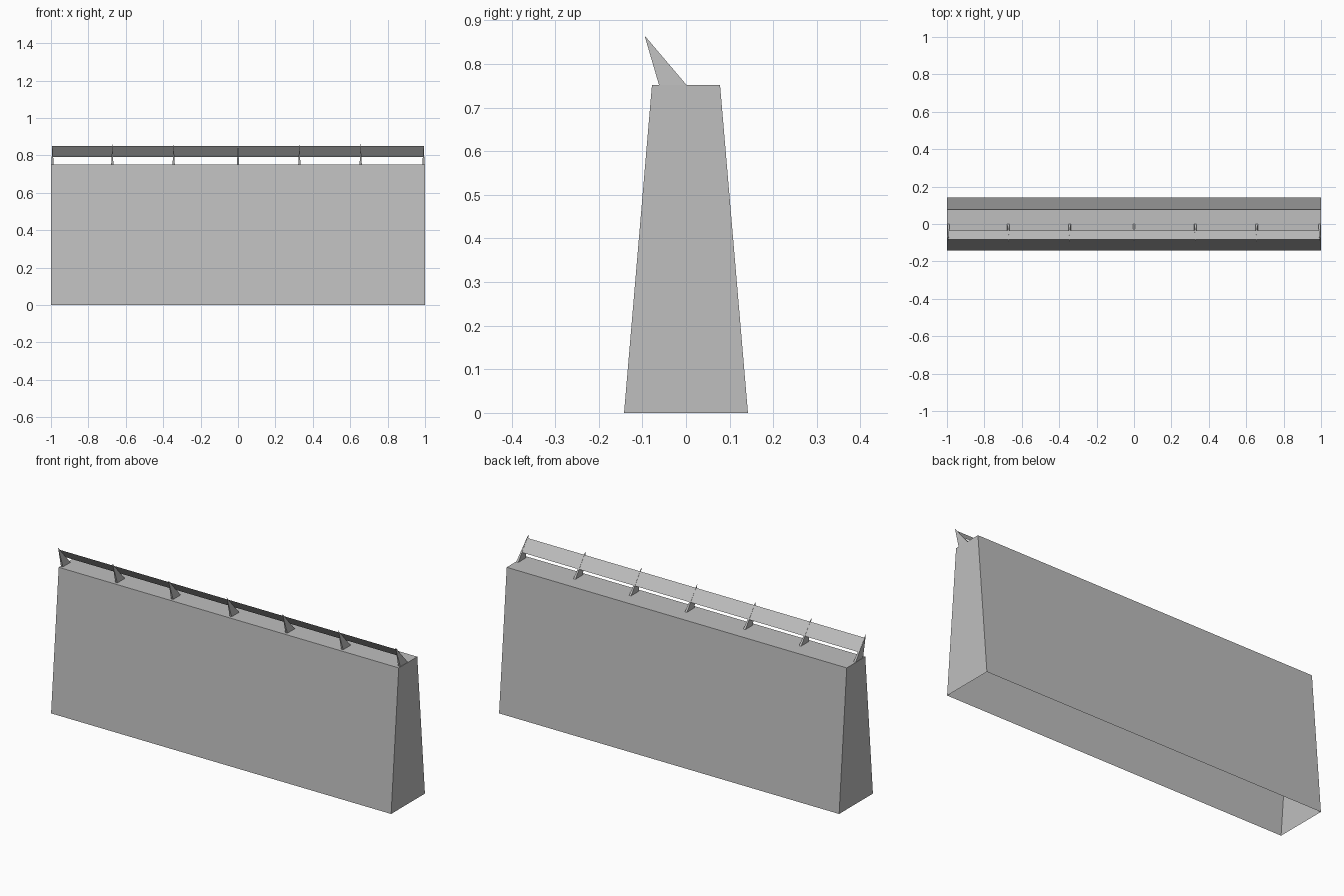
import bpy
import bmesh

default_cube = bpy.data.objects.get("Cube")
if default_cube:
    bpy.data.objects.remove(default_cube, do_unlink=True)

# Single plain grey material
grey = bpy.data.materials.new("concrete grey")
grey.use_nodes = True
colour = (0.52, 0.52, 0.52, 1)
grey.diffuse_color = colour
grey.node_tree.nodes["Principled BSDF"].inputs["Base Color"].default_value = colour


def make_object(name, bm):
    mesh = bpy.data.meshes.new(name)
    bm.to_mesh(mesh)
    bm.free()
    mesh.materials.append(grey)
    obj = bpy.data.objects.new(name, mesh)
    bpy.context.collection.objects.link(obj)
    return obj


def loft(bm, lower, upper):
    """Join two matching rings with side faces."""
    count = len(lower)
    for i in range(count):
        j = (i + 1) % count
        bm.faces.new((lower[i], lower[j], upper[j], upper[i]))


def rectangle(bm, half_x, half_y, z):
    corners = ((-1, -1), (1, -1), (1, 1), (-1, 1))
    return [bm.verts.new((sx * half_x, sy * half_y, z)) for sx, sy in corners]


WALL_TOP = 0.752
TIP_Y, TIP_Z = -0.095, 0.865

# Tapered wall shell, open underneath
bm = bmesh.new()
bottom = rectangle(bm, 1, 0.142, 0)
top = rectangle(bm, 1, 0.078, WALL_TOP)
loft(bm, bottom, top)
bm.faces.new(top)
make_object("wall", bm)


# Thin leaning strip that runs along the back edge of the spikes
def lean_point(z):
    return TIP_Y * (z - WALL_TOP) / (TIP_Z - WALL_TOP)


bm = bmesh.new()
low, high = 0.791, 0.849
strip = [bm.verts.new((x, lean_point(z) - 0.001, z))
         for x, z in ((-0.995, high), (0.995, high), (0.995, low), (-0.995, low))]
bm.faces.new(strip)
bm.normal_update()
if strip[0].link_faces[0].normal.z < 0:
    bmesh.ops.reverse_faces(bm, faces=bm.faces[:])
make_object("leaning_strip", bm)

# Leaning pyramid spikes that carry the strip
for number, x in enumerate((-0.992, -0.672, -0.344, 0, 0.328, 0.656, 0.992)):
    bm = bmesh.new()
    base = [bm.verts.new((x + dx, y, WALL_TOP)) for dx, y in
            ((-0.006, -0.062), (0.006, -0.062), (0.006, 0.001), (-0.006, 0.001))]
    tip = bm.verts.new((x, TIP_Y, TIP_Z))
    for i in range(len(base)):
        bm.faces.new((base[i], base[(i + 1) % len(base)], tip))
    bm.faces.new(base[::-1])
    make_object(f"spike_{number + 1}", bm)
